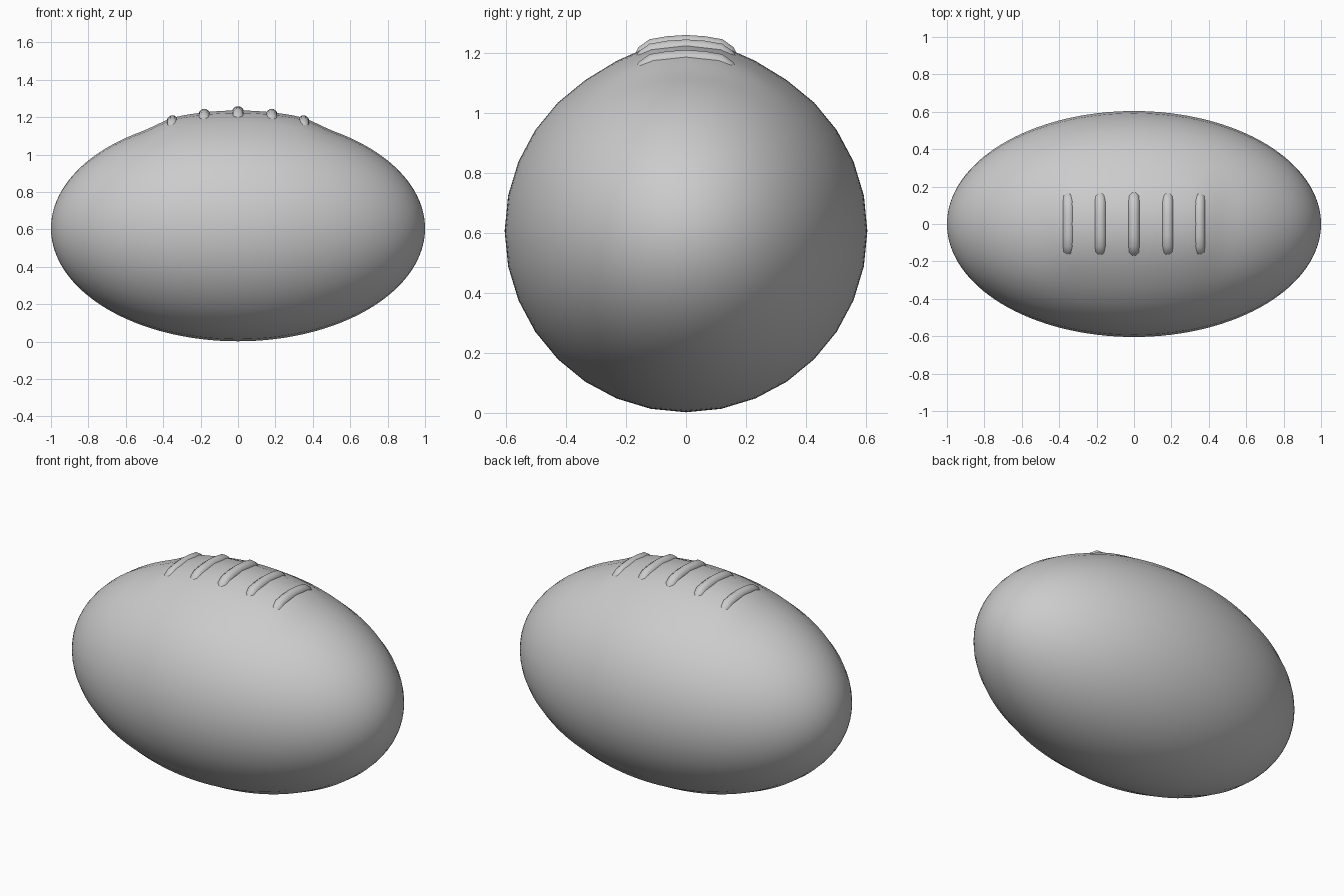
import bpy, bmesh, math
from mathutils import Matrix

cube = bpy.data.objects.get("Cube")
if cube:
    bpy.data.objects.remove(cube, do_unlink=True)

RADIUS = 0.604
CENTRE = 0.606

grey = bpy.data.materials.new("plain grey")
grey.use_nodes = True
COLOUR = (0.6, 0.6, 0.6, 1)
grey.diffuse_color = COLOUR
grey.node_tree.nodes["Principled BSDF"].inputs["Base Color"].default_value = COLOUR


def fade(value, inner, outer):
    """1 inside the inner limit, easing to 0 at the outer limit."""
    t = min(max((outer - abs(value)) / (outer - inner), 0), 1)
    return t * t * (3 - 2 * t)


# Ball: long ellipsoid along x, with a slightly raised panel under the laces
bm = bmesh.new()
bmesh.ops.create_uvsphere(bm, u_segments=32, v_segments=64, radius=1,
                          matrix=Matrix.Rotation(math.pi / 2, 4, 'Y'))
for v in bm.verts:
    v.co.y *= RADIUS
    v.co.z = CENTRE + v.co.z * RADIUS
    if v.co.z > CENTRE:
        v.co.z += 0.026 * fade(v.co.x, 0.32, 0.52) * fade(v.co.y, 0.08, 0.32)
for f in bm.faces:
    f.smooth = True
mesh = bpy.data.meshes.new("ball")
bm.to_mesh(mesh)
bm.free()
mesh.materials.append(grey)
bpy.context.collection.objects.link(bpy.data.objects.new("ball", mesh))

# Laces: five short rounded cords bent over the panel, ends sunk into it
HALF_PATH = [(0.15, -0.06), (0.135, -0.03), (0.11, -0.012), (0.06, -0.004)]
PATH = [(-y, z) for y, z in HALF_PATH] + [(0, 0)] + HALF_PATH[::-1]
THICK = 0.032


def lace(name, x, top):
    curve = bpy.data.curves.new(name, 'CURVE')
    curve.dimensions = '3D'
    curve.bevel_depth = THICK
    curve.bevel_resolution = 3
    curve.use_fill_caps = True
    spline = curve.splines.new('POLY')
    spline.points.add(len(PATH) - 1)
    for point, (y, z) in zip(spline.points, PATH):
        point.co = (x, y, top - THICK + z, 1)
    curve.materials.append(grey)
    obj = bpy.data.objects.new(name, curve)
    bpy.context.collection.objects.link(obj)
    bpy.ops.object.select_all(action='DESELECT')
    obj.select_set(True)
    bpy.context.view_layer.objects.active = obj
    bpy.ops.object.convert(target='MESH')
    bpy.ops.object.shade_smooth_by_angle(angle=math.radians(50))


lace("lace_middle", 0, 1.26)
for side, sign in (("left", 1), ("right", -1)):
    lace("lace_inner_" + side, sign * 0.18, 1.245)
    lace("lace_outer_" + side, sign * 0.35, 1.21)
